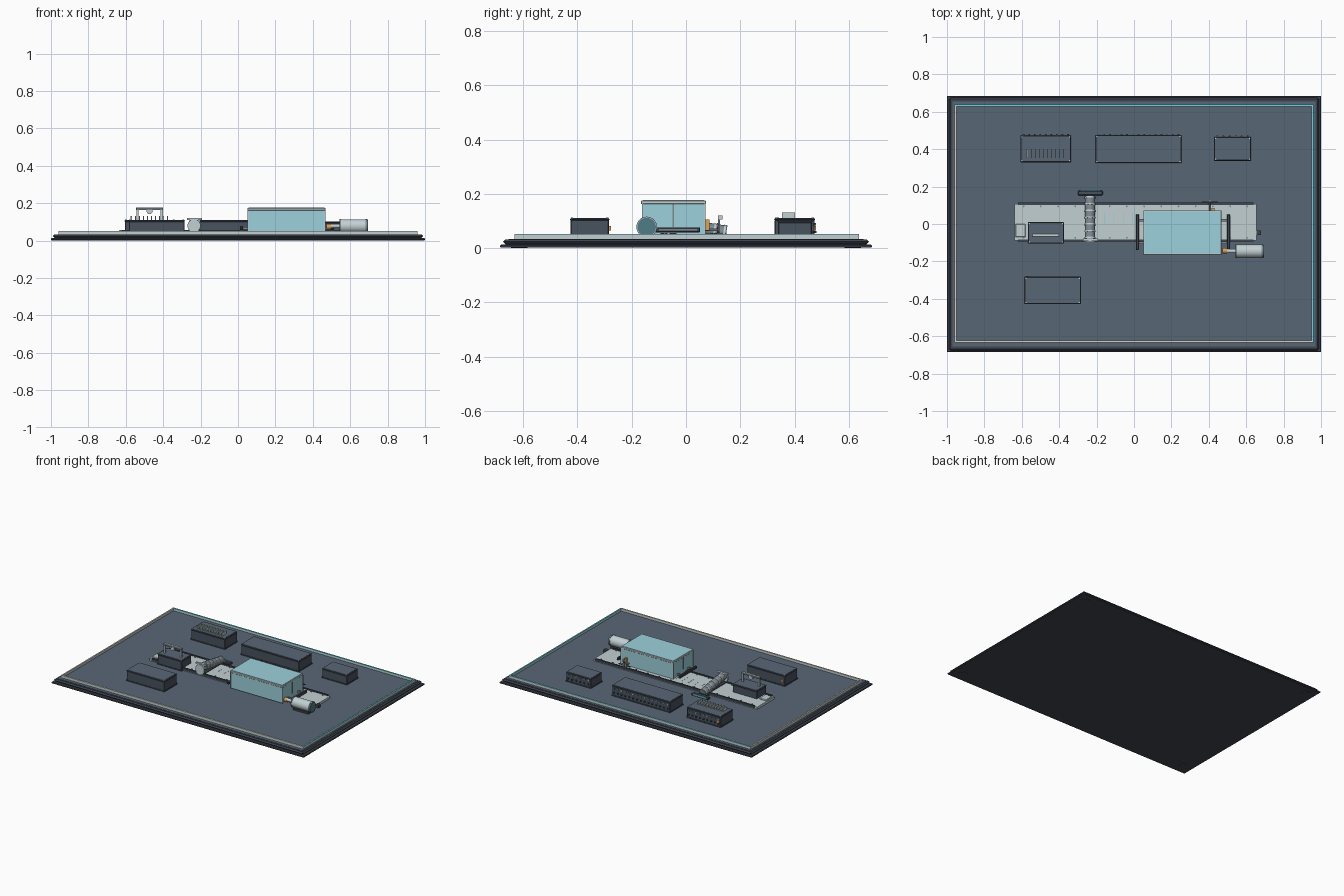
import bpy, bmesh, math
from mathutils import Matrix


def material(name, rgb):
    m = bpy.data.materials.new(name)
    m.diffuse_color = (*rgb, 1)
    return m


SLATE = material("slate", (0.098, 0.134, 0.182))
DARK = material("charcoal", (0.050, 0.062, 0.080))
BODY = material("dark slate", (0.066, 0.085, 0.112))
MID = material("mid grey", (0.21, 0.25, 0.28))
LIGHT = material("pale grey", (0.54, 0.63, 0.65))
GLASS = material("pale blue", (0.34, 0.64, 0.72))
CYAN = material("cyan", (0.14, 0.68, 0.76))
TEAL = material("deep teal", (0.08, 0.20, 0.24))
ORANGE = material("amber", (0.70, 0.36, 0.10))
CREAM = material("cream", (0.68, 0.63, 0.54))


def finish(name, bm, mats, bevel=0, smooth=False):
    me = bpy.data.meshes.new(name)
    bm.to_mesh(me)
    bm.free()
    for m in mats:
        me.materials.append(m)
    ob = bpy.data.objects.new(name, me)
    bpy.context.collection.objects.link(ob)
    if bevel:
        mod = ob.modifiers.new("bevel", "BEVEL")
        mod.width, mod.segments = bevel, 1
    if smooth:
        bpy.ops.object.select_all(action="DESELECT")
        bpy.context.view_layer.objects.active = ob
        ob.select_set(True)
        bpy.ops.object.shade_smooth_by_angle()
    return ob


def box(name, x, y, z, mat, bevel=0, top=None):
    """Box from (low, high) pairs; top gives its upper face another colour."""
    bm = bmesh.new()
    bmesh.ops.create_cube(bm, size=1)
    for v in bm.verts:
        for i, (lo, hi) in enumerate((x, y, z)):
            v.co[i] = lo if v.co[i] < 0 else hi
    bm.normal_update()
    if top:
        for f in bm.faces:
            f.material_index = int(f.normal.z > 0.9)
    return finish(name, bm, [mat, top] if top else [mat], bevel)


def cylinder(name, centre, radius, length, axis, mat, sides=24, tilt=0):
    bm = bmesh.new()
    bmesh.ops.create_cone(bm, cap_ends=True, segments=sides, radius1=radius,
                          radius2=radius, depth=length)
    turn = {"x": Matrix.Rotation(math.pi / 2, 4, "Y"),
            "y": Matrix.Rotation(math.pi / 2 + tilt, 4, "X"), "z": Matrix()}[axis]
    bm.transform(Matrix.Translation(centre) @ turn)
    return finish(name, bm, [mat], smooth=True)


def frame(name, x, y, z, w, mat):
    """Four thin bars around a rectangle."""
    for i, yy in enumerate(((y[0], y[0] + w), (y[1] - w, y[1]))):
        box(f"{name}_long_{i}", x, yy, z, mat)
    for i, xx in enumerate(((x[0], x[0] + w), (x[1] - w, x[1]))):
        box(f"{name}_short_{i}", xx, (y[0] + w, y[1] - w), z, mat)


# Stepped base board
box("base_slab", (-1, 1), (-0.685, 0.685), (0.002, 0.013), DARK, 0.003)
box("base_groove", (-0.98, 0.98), (-0.665, 0.665), (0.011, 0.018), DARK)
box("base_upper", (-0.99, 0.99), (-0.675, 0.675), (0.016, 0.032), DARK, 0.008)
box("base_top", (-0.97, 0.97), (-0.655, 0.655), (0.03, 0.034), SLATE)
for sx in (-1, 1):
    for sy in (-1, 1):
        cylinder("foot", (sx * 0.93, sy * 0.615, 0.003), 0.03, 0.006, "z", DARK)

# Raised rim: cyan strips on two sides, cream on the other two
frame("rim", (-0.96, 0.96), (-0.633, 0.638), (0.032, 0.05), 0.010, LIGHT)
box("back_light_strip", (-0.955, 0.955), (0.627, 0.637), (0.047, 0.052), CYAN)
box("right_light_strip", (0.949, 0.959), (-0.626, 0.632), (0.047, 0.052), CYAN)
box("front_cream_strip", (-0.955, 0.955), (-0.632, -0.622), (0.047, 0.052), CREAM)
box("left_cream_strip", (-0.959, -0.949), (-0.626, 0.632), (0.047, 0.052), CREAM)

# Central deck with side rails
box("deck", (-0.64, 0.655), (-0.088, 0.108), (0.032, 0.05), LIGHT)
for y in (-0.088, 0.108):
    box("deck_rail", (-0.62, 0.64), (y - 0.006, y + 0.006), (0.04, 0.056), DARK)
for i in range(14):
    x = -0.59 + i * 0.092
    for y in (-0.074, 0.094):
        cylinder("deck_bolt", (x, y, 0.052), 0.005, 0.008, "z", MID, 8)
for i in range(8):
    x = -0.16 + i * 0.05
    box("deck_mark", (x, x + 0.004), (0.0, 0.06), (0.049, 0.051), GLASS)
box("deck_end_stop", (0.655, 0.68), (-0.06, -0.035), (0.034, 0.055), DARK)
box("deck_left_block", (-0.635, -0.58), (-0.07, 0.0), (0.048, 0.058), LIGHT, 0.003)

# Large tank under a pale lid frame
box("tank", (0.055, 0.462), (-0.16, 0.068), (0.05, 0.164), GLASS)
box("tank_lid_frame", (0.05, 0.467), (-0.166, 0.073), (0.162, 0.175), LIGHT, 0.002)
box("tank_lid", (0.055, 0.462), (-0.159, 0.067), (0.173, 0.178), GLASS)
for x in (0.05, 0.462):
    for y in (-0.163, 0.068):
        box("tank_corner", (x, x + 0.005), (y, y + 0.004), (0.05, 0.165), LIGHT)
    box("tank_seam", (x, x + 0.005), (-0.049, -0.044), (0.078, 0.163), MID)

# Cross gates at both ends of the tank
for x in (0.018, 0.505):
    box("gate_bar", (x - 0.008, x + 0.008), (-0.14, 0.052), (0.058, 0.077), DARK, 0.003)
    for y in (-0.1, 0.02):
        box("gate_link", (0.46, x) if x > 0.3 else (x, 0.056),
            (y - 0.006, y + 0.006), (0.06, 0.072), MID)
box("gate_face", (0.512, 0.515), (-0.1, 0.04), (0.065, 0.070), MID)

# Motor with bands, shaft and mounts
cylinder("motor", (0.618, -0.145, 0.078), 0.036, 0.145, "x", LIGHT, 32)
for x in (0.548, 0.685):
    cylinder("motor_band", (x, -0.145, 0.078), 0.038, 0.008, "x", MID, 32)
cylinder("motor_end_cap", (0.693, -0.145, 0.078), 0.034, 0.006, "x", TEAL, 32)
cylinder("motor_shaft", (0.515, -0.145, 0.078), 0.011, 0.07, "x", LIGHT)
cylinder("motor_coupling", (0.485, -0.143, 0.075), 0.015, 0.024, "x", ORANGE)
box("motor_foot", (0.56, 0.68), (-0.175, -0.115), (0.033, 0.046), DARK)

# Hand valve behind the tank
cylinder("valve_stem", (0.405, 0.095, 0.068), 0.005, 0.055, "y", MID, 12)
cylinder("valve_wheel", (0.405, 0.117, 0.074), 0.018, 0.006, "y", MID, 20)
box("valve_handle", (0.36, 0.45), (0.114, 0.12), (0.071, 0.078), BODY)
box("valve_post", (0.402, 0.41), (0.118, 0.126), (0.055, 0.11), MID)
box("valve_grip", (0.4, 0.412), (0.118, 0.134), (0.106, 0.121), LIGHT)
box("valve_body", (0.415, 0.43), (0.068, 0.086), (0.065, 0.106), ORANGE)

# Sloping ribbed drum lying across the deck
SLOPE = 0.16
cylinder("drum", (-0.235, 0.03, 0.075), 0.027, 0.24, "y", MID, 32, -SLOPE)
for i in range(7):
    y = -0.075 + i * 0.036
    cylinder("drum_ring", (-0.235, y, 0.075 - (y - 0.03) * SLOPE), 0.029, 0.007,
             "y", LIGHT, 32, -SLOPE)
cylinder("drum_cap", (-0.235, -0.092, 0.08), 0.035, 0.01, "y", LIGHT, 32)
box("drum_top_plate", (-0.272, -0.192), (-0.09, -0.078), (0.11, 0.122), LIGHT)
box("drum_rail", (-0.3, -0.167), (0.153, 0.178), (0.034, 0.052), BODY, 0.004)
box("drum_rail_light", (-0.285, -0.182), (0.175, 0.181), (0.04, 0.05), CYAN)
box("drum_cradle", (-0.262, -0.208), (-0.08, 0.15), (0.034, 0.055), DARK)

# Equipment cabinets: x, y, height, rear port count
cabinets = {"left_rear_cabinet": ((-0.605, -0.338), (0.332, 0.472), 0.11, 9),
            "middle_rear_cabinet": ((-0.205, 0.253), (0.327, 0.474), 0.11, 15),
            "right_rear_cabinet": ((0.43, 0.624), (0.34, 0.464), 0.102, 6),
            "front_cabinet": ((-0.584, -0.286), (-0.426, -0.284), 0.11, 0),
            "deck_cabinet": ((-0.566, -0.376), (-0.102, 0.008), 0.108, 0)}
for name, (x, y, h, ports) in cabinets.items():
    box(name, x, y, (0.032, h - 0.006), BODY, 0.003)
    box(name + "_lid", (x[0] - 0.002, x[1] + 0.002), (y[0] - 0.002, y[1] + 0.002),
        (h - 0.008, h), DARK, 0.003)
    box(name + "_panel", (x[0] + 0.004, x[1] - 0.004), (y[0] + 0.004, y[1] - 0.004),
        (h - 0.001, h + 0.001), SLATE)
    box(name + "_plinth", (x[0] - 0.003, x[1] + 0.003), (y[0] - 0.003, y[1] + 0.003),
        (0.032, 0.04), DARK)
    for sx in (x[0] + 0.006, x[1] - 0.006):
        for sy in (y[0] + 0.006, y[1] - 0.006):
            cylinder(name + "_screw", (sx, sy, h), 0.004, 0.005, "z", LIGHT, 8)
    for i in range(ports):
        px = x[0] + (i + 0.5) * (x[1] - x[0]) / ports
        box(name + "_port", (px - 0.005, px + 0.005), (y[1], y[1] + 0.006),
            (0.084, 0.092), (LIGHT, MID, TEAL)[i % 3])
        box(name + "_plug", (px - 0.004, px + 0.004), (y[1], y[1] + 0.008),
            (0.055, 0.063), DARK)
for x, y in ((-0.57, -0.284), (-0.59, 0.472)):
    box("warning_lamp", (x - 0.007, x + 0.007), (y, y + 0.007), (0.065, 0.082), ORANGE)

# Cooling fins on the left rear cabinet
for i in range(10):
    x = -0.57 + i * 0.0215
    box("cooling_fin", (x - 0.0035, x + 0.0035), (0.354, 0.402), (0.108, 0.131), LIGHT)

# Bridge handle over the deck cabinet
for x in (-0.538, -0.408):
    box("bridge_post", (x - 0.006, x + 0.006), (-0.068, -0.054), (0.1, 0.17), LIGHT)
box("bridge_beam", (-0.546, -0.4), (-0.070, -0.052), (0.163, 0.177), MID, 0.002, LIGHT)
cylinder("bridge_sensor", (-0.473, -0.061, 0.158), 0.016, 0.016, "y", LIGHT)
